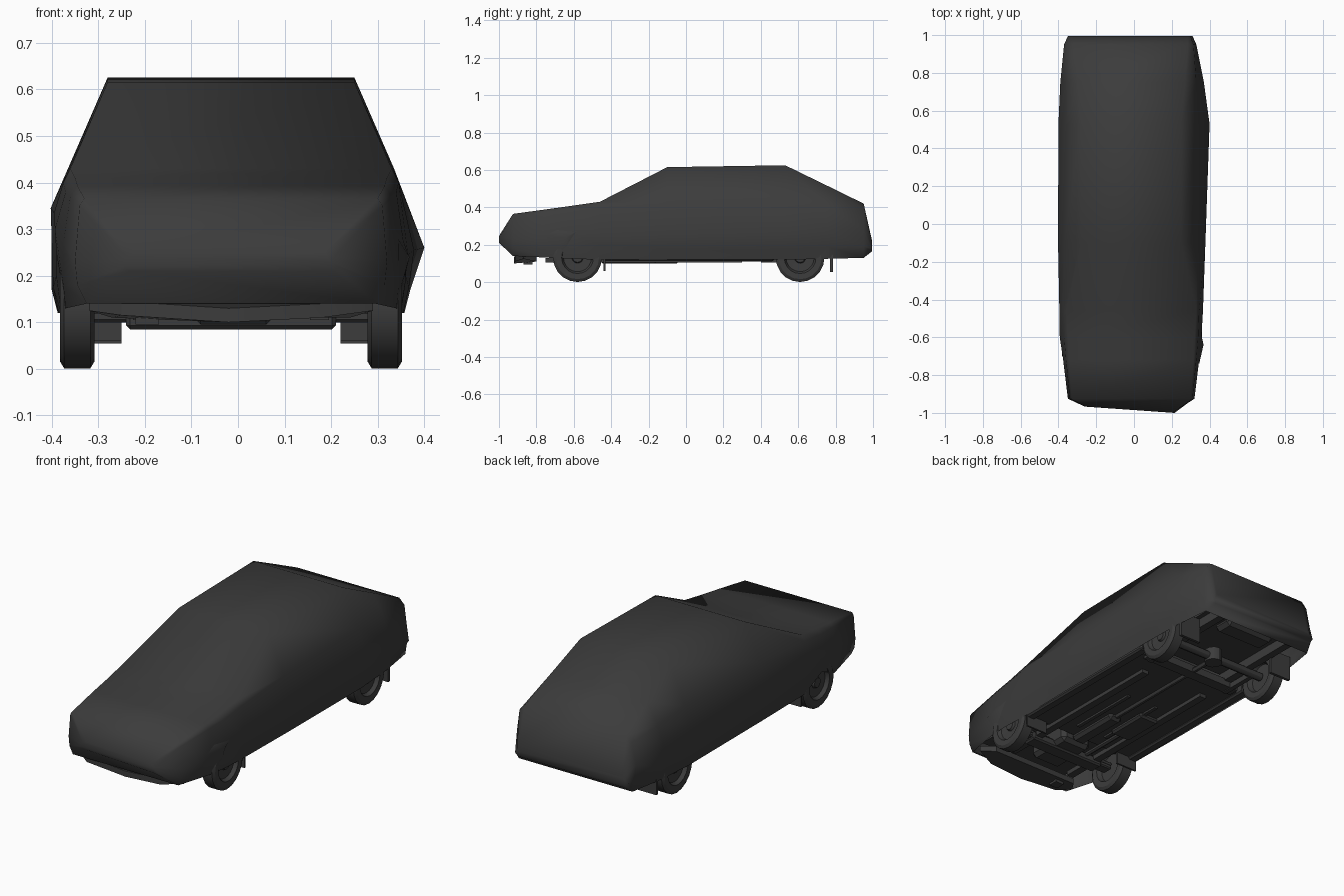
import bpy, bmesh, math
from mathutils import Matrix

cube = bpy.data.objects.get("Cube")
if cube:
    bpy.data.objects.remove(cube, do_unlink=True)

COLOUR = (0.045, 0.045, 0.045, 1)
grey = bpy.data.materials.new("dark_grey")
grey.use_nodes = True
grey.diffuse_color = COLOUR
shader = grey.node_tree.nodes["Principled BSDF"]
shader.inputs["Base Color"].default_value = COLOUR
shader.inputs["Roughness"].default_value = 0.8

MID = -0.015     # the car sits slightly off centre under its cover
FRONT, REAR = -0.58, 0.61


def finish(name, bm, angle=30):
    bmesh.ops.recalc_face_normals(bm, faces=bm.faces)
    mesh = bpy.data.meshes.new(name)
    bm.to_mesh(mesh)
    bm.free()
    mesh.materials.append(grey)
    ob = bpy.data.objects.new(name, mesh)
    bpy.context.collection.objects.link(ob)
    bpy.ops.object.select_all(action="DESELECT")
    ob.select_set(True)
    bpy.context.view_layer.objects.active = ob
    bpy.ops.object.shade_smooth_by_angle(angle=math.radians(angle))
    return ob


def box(name, x, y, z, bevel=0):
    """Box from (low, high) pairs."""
    bm = bmesh.new()
    bmesh.ops.create_cube(bm, size=1)
    for v in bm.verts:
        v.co = [p[0] if c < 0 else p[1] for c, p in zip(v.co, (x, y, z))]
    if bevel:
        bmesh.ops.bevel(bm, geom=bm.edges[:], offset=bevel, segments=1, affect="EDGES")
    return finish(name, bm)


def both(name, x, y, z, bevel=0):
    """A box on each side of the car."""
    for side, s in (("left", 1), ("right", -1)):
        box(f"{side}_{name}", sorted((MID + s * x[0], MID + s * x[1])), y, z, bevel)


def plate(name, points, thick):
    """Extrude a polygon of 3D points upward."""
    bm = bmesh.new()
    face = bm.faces.new([bm.verts.new(p) for p in points])
    out = bmesh.ops.extrude_face_region(bm, geom=[face])["geom"]
    for v in out:
        if isinstance(v, bmesh.types.BMVert):
            v.co.z += thick
    return finish(name, bm)


def cylinder(name, centre, radius, length, axis, sides=12):
    bm = bmesh.new()
    turn = {"X": Matrix.Rotation(math.pi / 2, 4, "Y"),
            "Y": Matrix.Rotation(math.pi / 2, 4, "X"), "Z": Matrix()}[axis]
    bmesh.ops.create_cone(bm, cap_ends=True, segments=sides, radius1=radius,
                          radius2=radius, depth=length,
                          matrix=Matrix.Translation(centre) @ turn)
    return finish(name, bm)


# Cover: y, waist centre x, then (half width, z) for roof, shoulder, waist, crease and skirt
SECTIONS = [
    (-0.985, -0.03, (0.2, 0.25), (0.22, 0.24), (0.23, 0.23), (0.23, 0.22), (0.22, 0.21)),
    (-0.925, -0.015, (0.315, 0.365), (0.325, 0.35), (0.335, 0.23), (0.33, 0.18), (0.31, 0.14)),
    (-0.72, -0.015, (0.33, 0.393), (0.345, 0.37), (0.36, 0.25), (0.36, 0.18), (0.355, 0.13)),
    (-0.6, -0.018, (0.335, 0.41), (0.355, 0.38), (0.375, 0.28), (0.375, 0.19), (0.365, 0.125)),
    (-0.46, -0.015, (0.345, 0.43), (0.36, 0.4), (0.38, 0.29), (0.375, 0.2), (0.365, 0.12)),
    (-0.1, -0.012, (0.265, 0.615), (0.352, 0.42), (0.39, 0.3), (0.382, 0.175), (0.37, 0.12)),
    (0.53, 0, (0.265, 0.625), (0.35, 0.43), (0.4, 0.305), (0.385, 0.17), (0.372, 0.12)),
    (0.75, -0.01, (0.285, 0.518), (0.345, 0.41), (0.38, 0.3), (0.37, 0.19), (0.362, 0.125)),
    (0.95, -0.02, (0.3, 0.42), (0.33, 0.39), (0.35, 0.28), (0.345, 0.19), (0.335, 0.13)),
    (0.995, -0.025, (0.3, 0.22), (0.315, 0.21), (0.325, 0.19), (0.325, 0.18), (0.31, 0.165)),
]
bm = bmesh.new()
rings = []
for y, cx, *half in SECTIONS:
    waist_shift = 0.045 if -0.5 < y < 0.7 else 0.02 if abs(y) < 0.8 else 0
    ring = []
    for s in (-1, 1):
        pts = [((cx if i == 2 else MID) + s * w, y, z - s * waist_shift * (i == 2))
               for i, (w, z) in enumerate(half)]
        ring += pts[::-1] if s < 0 else pts
    rings.append([bm.verts.new(p) for p in ring])
for a, b in zip(rings, rings[1:]):
    for i in range(len(a) - 1):
        bm.faces.new((a[i], a[i + 1], b[i + 1], b[i]))
bm.faces.new(rings[0])
bm.faces.new(rings[-1])
bm.faces.new((rings[0][0], rings[0][-1], rings[1][-1], rings[1][0]))
bm.faces.new((rings[-1][0], rings[-1][-1], rings[-2][-1], rings[-2][0]))
# The nose is skewed, and the right hem is hitched up over the front wheel
for v in rings[0]:
    v.co.y -= 0.07 * v.co.x
for v in rings[3][:2]:
    v.co.z += 0.06
finish("car_cover", bm, 75)

# Fold of the cover bunched over the left front wheel
bm = bmesh.new()
outline = [(-0.75, 0.25), (-0.69, 0.28), (-0.52, 0.305), (-0.6, 0.2), (-0.64, 0.14),
           (-0.71, 0.15)]
rim = [bm.verts.new((0.343, y, z)) for y, z in outline]
peak = bm.verts.new((0.368, -0.64, 0.24))
for i, v in enumerate(rim):
    bm.faces.new((v, rim[(i + 1) % len(rim)], peak))
finish("left_cover_fold", bm)

# Wheels: lathed tyre, rim and hub profile (offset along axle, radius)
PROFILE = [(-0.008, 0), (-0.008, 0.075), (-0.035, 0.085), (-0.037, 0.115), (-0.028, 0.13),
           (0.028, 0.13), (0.037, 0.115), (0.035, 0.085), (0.015, 0.075), (0.012, 0.03),
           (0.024, 0.025), (0.024, 0)]
for end, y in (("front", FRONT), ("rear", REAR)):
    for side, s in (("left", 1), ("right", -1)):
        bm = bmesh.new()
        verts = [bm.verts.new((s * x, 0, r)) for x, r in PROFILE]
        edges = [bm.edges.new(p) for p in zip(verts, verts[1:])]
        bmesh.ops.spin(bm, geom=verts + edges, cent=(0, 0, 0), axis=(1, 0, 0),
                       angle=math.tau, steps=20)
        bmesh.ops.remove_doubles(bm, verts=bm.verts, dist=0.0005)
        bmesh.ops.translate(bm, verts=bm.verts, vec=(MID + s * 0.33, y, 0.131))
        finish(f"{end}_{side}_wheel", bm, 35)

# Underbody
box("floor_pan", (-0.33, 0.3), (-0.44, 0.42), (0.125, 0.14))
box("engine_bay_roof", (-0.28, 0.25), (-0.9, -0.44), (0.2, 0.21))
box("rear_floor", (-0.28, 0.25), (0.42, 0.94), (0.19, 0.2))
both("sill", (0.31, 0.362), (-0.44, 0.47), (0.112, 0.17), 0.008)
both("floor_rail", (0.17, 0.21), (-0.75, 0.3), (0.105, 0.13))
both("floor_rib", (0.08, 0.1), (-0.35, 0.05), (0.115, 0.13))
both("rear_rail", (0.2, 0.24), (0.3, 0.94), (0.14, 0.19))
both("mud_flap_front", (0.235, 0.36), (-0.44, -0.43), (0.06, 0.14))
both("mud_flap_rear", (0.235, 0.36), (0.77, 0.785), (0.055, 0.19))
both("suspension_arm", (0.1, 0.3), (FRONT - 0.03, FRONT + 0.03), (0.1, 0.125), 0.006)
both("trailing_arm", (0.235, 0.26), (0.4, REAR), (0.105, 0.135))
box("front_crossmember", (-0.24, 0.21), (-0.62, -0.54), (0.085, 0.13), 0.008)
box("rear_crossmember", (-0.3, 0.27), (0.4, 0.46), (0.11, 0.15))
box("engine_sump", (-0.1, 0.08), (-0.72, -0.46), (0.095, 0.2), 0.02)
box("gearbox", (-0.05, 0.03), (-0.46, -0.15), (0.1, 0.14), 0.015)
box("exhaust_silencer", (-0.2, -0.08), (-0.28, -0.04), (0.1, 0.13), 0.01)
box("fuel_tank", (-0.16, 0.14), (0.8, 0.92), (0.14, 0.19), 0.02)
cylinder("prop_shaft", (MID, 0.22, 0.125), 0.014, 0.76, "Y")
cylinder("rear_axle", (MID, REAR, 0.131), 0.022, 0.62, "X")
cylinder("front_axle", (MID, FRONT, 0.14), 0.014, 0.62, "X")
cylinder("differential", (MID, REAR, 0.135), 0.045, 0.07, "Z")
cylinder("exhaust_pipe", (-0.14, -0.42, 0.12), 0.012, 0.4, "Y")

# Lower front valance peeking out beneath the cover
plate("front_valance", [(-0.32, -0.87, 0.125), (-0.25, -0.915, 0.115), (-0.02, -0.92, 0.1),
                        (0.18, -0.915, 0.11), (0.29, -0.87, 0.125), (0.24, -0.8, 0.11),
                        (-0.27, -0.8, 0.11)], 0.03)
box("front_skid_plate", (-0.22, -0.17), (-0.87, -0.82), (0.095, 0.12))
